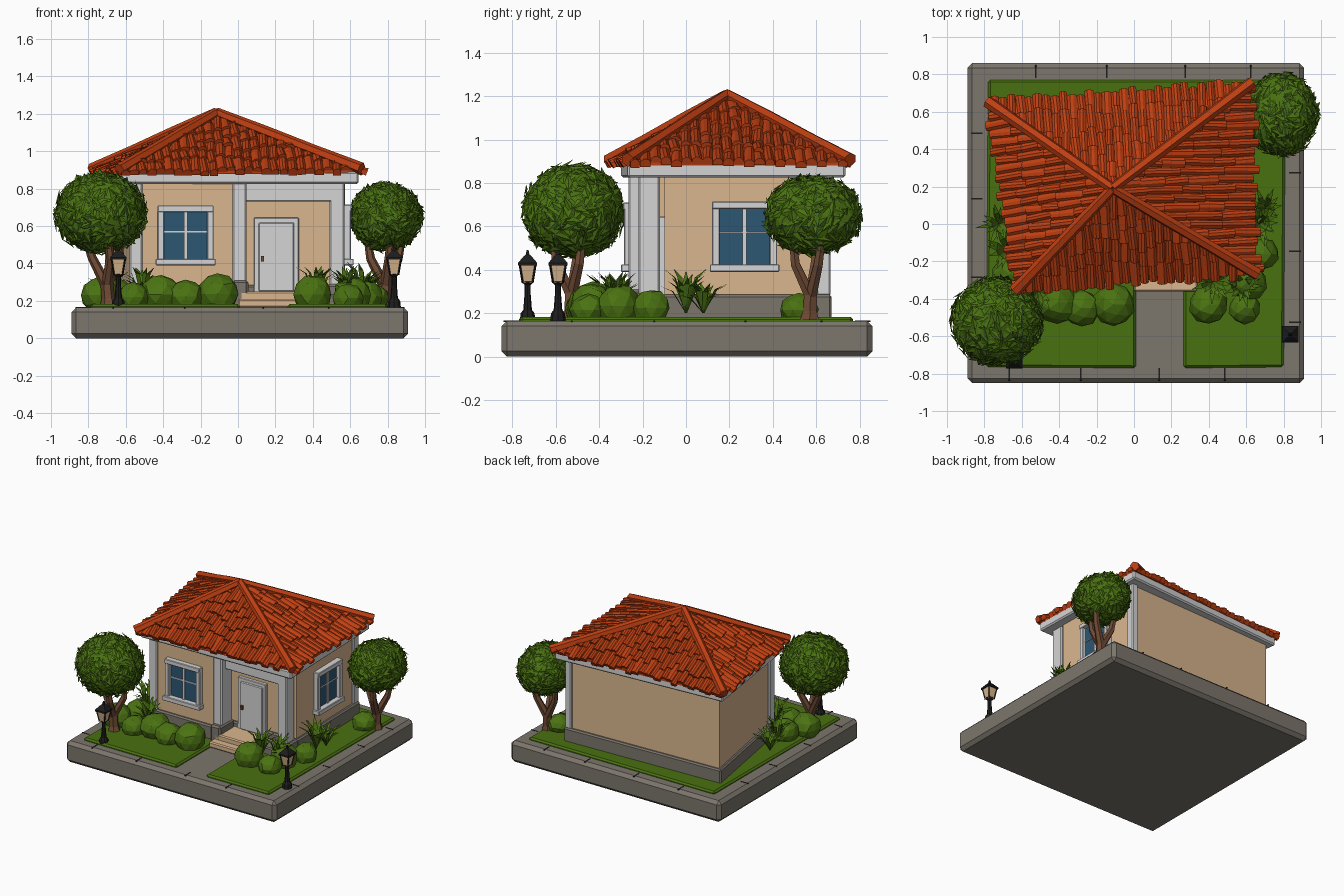
import bpy, bmesh, math, random
from mathutils import Vector as V

if "Cube" in bpy.data.objects:
    bpy.data.objects.remove(bpy.data.objects["Cube"])

random.seed(4)

def mat(name, *c):
    m = bpy.data.materials.new(name)
    m.diffuse_color = (*c, 1)
    m.use_nodes = True
    m.node_tree.nodes["Principled BSDF"].inputs["Base Color"].default_value = m.diffuse_color
    return m

STONE = mat("stone", .20, .18, .15)
LAWN = mat("lawn green", .066, .165, .005)
LEAF = mat("leaf green", .07, .17, .006)
TILE = mat("roof orange", .52, .05, .006)
WHITE = mat("white trim", .66, .66, .67)
WALL = mat("wall tan", .70, .47, .27)
GLASS = mat("window blue", .025, .095, .17)
BARK = mat("bark brown", .16, .07, .035)
IRON = mat("black iron", .012, .012, .012)

def mesh(name, verts, faces, m, bevel=0, fix=True):
    me = bpy.data.meshes.new(name)
    me.from_pydata([tuple(v) for v in verts], [], faces)
    me.materials.append(m)
    if fix:
        bm = bmesh.new()
        bm.from_mesh(me)
        bmesh.ops.recalc_face_normals(bm, faces=bm.faces)
        bm.to_mesh(me)
        bm.free()
    ob = bpy.data.objects.new(name, me)
    bpy.context.collection.objects.link(ob)
    if bevel:
        b = ob.modifiers.new("bevel", 'BEVEL')
        b.width, b.segments = bevel, 1
    return ob

def prism(name, poly, z0, z1, m, bevel=0):
    n = len(poly)
    vs = [(x, y, z) for z in (z0, z1) for x, y in poly]
    fs = [list(range(n))[::-1], list(range(n, 2 * n))]
    fs += [(i, (i + 1) % n, n + (i + 1) % n, n + i) for i in range(n)]
    return mesh(name, vs, fs, m, bevel)

def box(name, x0, x1, y0, y1, z0, z1, m, bevel=0):
    return prism(name, [(x0, y0), (x1, y0), (x1, y1), (x0, y1)], z0, z1, m, bevel)

def tube(name, pts, radii, m, sides=6, turn=0):
    pts = [V(p) for p in pts]
    d = (pts[-1] - pts[0]).normalized()
    a = d.cross(V((0, 1, 0) if abs(d.y) < .9 else (1, 0, 0))).normalized()
    b = d.cross(a)
    vs, fs = [], []
    for p, r in zip(pts, radii):
        for k in range(sides):
            t = 2 * math.pi * k / sides + turn
            vs.append(p + (a * math.cos(t) + b * math.sin(t)) * r)
    for i in range(len(pts) - 1):
        for k in range(sides):
            k2 = (k + 1) % sides
            fs.append((i * sides + k, i * sides + k2, (i + 1) * sides + k2, (i + 1) * sides + k))
    fs += [list(range(sides)), list(range(len(vs) - sides, len(vs)))]
    return mesh(name, vs, fs, m)

def blob(name, c, r, m, sub=2, jit=.1):
    bm = bmesh.new()
    bmesh.ops.create_icosphere(bm, subdivisions=sub, radius=1)
    for v in bm.verts:
        k = 1 + random.uniform(-jit, jit)
        v.co = V([c[i] + v.co[i] * r[i] * k for i in range(3)])
    me = bpy.data.meshes.new(name)
    bm.to_mesh(me)
    bm.free()
    me.materials.append(m)
    ob = bpy.data.objects.new(name, me)
    bpy.context.collection.objects.link(ob)

# ground slab, lawn around the path, curb joints
box("base_slab", -.89, .91, -.85, .86, 0, .165, STONE, .025)
prism("lawn", [(-.79, -.765), (.01, -.77), (.01, -.28), (.265, -.28), (.265, -.77),
               (.80, -.765), (.81, .77), (-.78, .77)], .15, .183, LAWN, .012)
for i, t in enumerate((-.6, -.22, .2, .55)):
    for s in (-1, 1):
        j = t + .07 * s
        box(f"curb_joint_x_{i}", j, j + .008, .01 + s * .81 - .04, .01 + s * .81 + .03, .16, .167, IRON)
        box(f"curb_joint_y_{i}", s * .85 - .02, s * .85 + .04, j, j + .008, .16, .167, IRON)

# walls on a skewed plan with a recessed porch
plan = [(-.555, -.25), (0, -.25), (0, -.1), (.57, -.1), (.555, .65), (-.71, .605)]
prism("walls", plan, .17, .87, WALL)
plinth = [(-.58, -.27), (.01, -.27), (.01, -.12), (.59, -.12), (.58, .672), (-.735, .625)]
prism("plinth", plinth, .16, .285, STONE, .01)
prism("eave_fascia", [(-.63, -.30), (.645, -.27), (.615, .735), (-.765, .645)], .825, .89, WHITE, .01)

# porch
box("porch_floor", .0, .57, -.25, -.1, .16, .235, STONE, .008)
box("upper_step", .01, .31, -.30, -.1, .17, .25, WALL, .008)
box("lower_step", .0, .34, -.36, -.25, .165, .21, WALL, .008)
box("porch_beam", .03, .52, -.22, -.13, .73, .84, WHITE, .006)
box("porch_centre_pillar", -.03, .045, -.265, -.13, .29, .84, WHITE, .008)
box("porch_corner_pillar", .49, .57, -.22, -.12, .28, .84, WHITE, .008)
box("centre_pillar_base", -.03, .055, -.30, -.12, .17, .31, STONE, .012)
box("corner_pillar_base", .475, .59, -.24, -.1, .17, .29, STONE, .012)
box("front_left_pilaster", -.58, -.51, -.265, -.2, .28, .84, WHITE, .008)
box("back_right_pilaster", .52, .572, .60, .667, .28, .84, WHITE, .008)

# door
box("door_frame", .085, .325, -.125, -.09, .24, .645, WHITE, .004)
box("door_panel", .11, .30, -.135, -.1, .25, .62, WHITE, .006)
box("door_handle", .122, .14, -.15, -.13, .41, .44, BARK)

# windows: local u along the wall, o outward from the wall
def window(name, place, u0, u1, z0, z1):
    w = .035
    parts = [("frame_left", u0, u0 + w, z0, z1, .035, WHITE), ("frame_right", u1 - w, u1, z0, z1, .035, WHITE),
             ("frame_top", u0, u1, z1 - w, z1, .04, WHITE), ("sill", u0 - .01, u1 + .01, z0, z0 + w, .05, WHITE),
             ("glass", u0 + w, u1 - w, z0 + w, z1 - w, .008, GLASS)]
    c, h = (u0 + u1) / 2, (z0 + z1) / 2 + .02
    parts += [("mullion", c - .009, c + .009, z0 + w, z1 - w, .018, WHITE),
              ("crossbar", u0 + w, u1 - w, h - .004, h + .004, .015, WHITE)]
    for p, a, b, lo, hi, o, m in parts:
        box(f"{name}_{p}", *place(a, b, o), lo, hi, m, .004 if o > .03 else 0)

window("front_window", lambda a, b, o: (a, b, -.25 - o, -.24), -.43, -.13, .39, .71)
window("side_window", lambda a, b, o: (.55, .568 + o, a, b), .12, .42, .39, .715)

# hipped roof: core plus overlapping rows of peaked tiles
peak = V((-.115, .19, 1.195))
corners = [V((-.625, -.345, .895)), V((.645, -.26, .90)), V((.615, .745, .90)), V((-.77, .645, .895))]
low = [c - V((0, 0, .02)) for c in corners]
mesh("roof_core", low + corners + [peak],
     [(3, 2, 1, 0)] + [(i, (i + 1) % 4, 4 + (i + 1) % 4, 4 + i) for i in range(4)]
     + [(4 + i, 4 + (i + 1) % 4, 8) for i in range(4)], TILE)
vs, fs = [], []
for i in range(4):
    A, B = corners[i], corners[(i + 1) % 4]
    e = B - A
    ua = (peak - A).dot(e) / e.dot(e)
    up = peak - (A + e * ua)
    nrm = e.cross(up).normalized()
    n = int(e.length / .046)
    for c in range(n):
        u = (c + .5) / n
        lim = u / ua if u < ua else (1 - u) / (1 - ua)
        t = random.uniform(-.06, 0)
        while t < lim - .02:
            t1 = min(t + random.uniform(.14, .26), lim)
            hw = random.uniform(.42, .56) / n
            sk = random.uniform(-.2, .2) / n
            lift = random.uniform(.016, .028)
            k = len(vs)
            for tt, h, s in ((t, lift, 0), (t1 + .015, .008, sk)):
                for du, hh in ((-hw, h - .012), (-hw * .3, h), (hw * .4, h), (hw, h - .012)):
                    vs.append(A + e * (u + du + s) + up * tt + nrm * hh)
            bottom = [vs[k] - nrm * (lift + .002), vs[k + 3] - nrm * (lift + .002)]
            vs += bottom
            fs += [(k + j, k + j + 1, k + j + 5, k + j + 4) for j in range(3)]
            fs += [(k + 8, k + 9, k + 3, k + 2, k + 1, k), (k + 8, k, k + 4), (k + 9, k + 7, k + 3)]
            t = t1
mesh("roof_tiles", vs, fs, TILE, fix=False)
for i, c in enumerate(corners):
    d = (peak - c)
    pts = [c - d * .02 + d * 1.02 * q + V((0, 0, .012)) for q in (0, .33, .66, 1)]
    tube(f"hip_cap_{i}", pts, [.034, .03, .031, .027], TILE, 6)

# trees: forked trunk, faceted crown core and a shell of pointed leaves
def tree(name, foot, c, r, count):
    f, c = V(foot), V(c)
    fork = f + (c - f) * .28
    tube(name + "_trunk", [f, f + (fork - f) * .3, fork], [.05, .036, .034], BARK)
    for i, (dx, dy) in enumerate(((-.11, .03), (.1, .05), (.03, -.1))):
        tube(f"{name}_branch_{i}", [fork - V((0, 0, .03)), fork + V((dx * .7, dy * .7, .12)),
                                    c + V((dx, dy, -.05))], [.03, .024, .016], BARK)
    blob(name + "_crown", c, [k * .91 for k in r], LEAF, 3, .04)
    vs, fs = [], []
    for i in range(count):
        z = 1 - 2 * (i + .5) / count
        a = i * 2.39996
        s = math.sqrt(1 - z * z)
        d = V((s * math.cos(a), s * math.sin(a), z))
        p = c + V([d[j] * r[j] for j in range(3)]) * random.uniform(.9, 1)
        t = d.cross(V([random.uniform(-1, 1) for _ in range(3)])).normalized()
        b = d.cross(t)
        L, W = random.uniform(.03, .048), random.uniform(.014, .024)
        tilt = d * random.uniform(-.01, .014)
        k = len(vs)
        vs += [p - t * L - tilt, p - b * W - d * .008, p + t * L + tilt, p + b * W - d * .008]
        fs += [(k, k + 1, k + 2), (k, k + 2, k + 3)]
        if (vs[k + 1] - vs[k]).cross(vs[k + 2] - vs[k]).dot(d) < 0:
            fs[-2:] = [(k, k + 2, k + 1), (k, k + 3, k + 2)]
    mesh(name + "_leaves", vs, fs, LEAF, fix=False)

tree("front_tree", (-.69, -.53, .17), (-.735, -.52, .67), (.255, .245, .225), 620)
tree("back_tree", (.785, .57, .17), (.79, .585, .65), (.2, .235, .19), 520)

# bushes: x, y, radius, top height
for i, (x, y, r, top) in enumerate([(-.11, -.43, .115, .345), (-.28, -.45, .10, .31), (-.41, -.42, .11, .34),
                                    (-.56, -.47, .09, .30), (-.74, -.42, .10, .33), (-.66, -.27, .1, .32),
                                    (.40, -.43, .105, .34), (.59, -.45, .085, .29), (.61, -.31, .10, .335),
                                    (.69, -.16, .085, .31), (.72, .52, .09, .29)]):
    h = (top - .17) * .62
    blob(f"bush_{i}", (x, y, top - h), (r, r, h), LEAF, 2, .06)

# spiky plants with arching blades
def fern(name, x, y, h, n=18):
    vs, fs = [], []
    for i in range(n):
        a = 2 * math.pi * i / n + random.uniform(-.2, .2)
        d, s = V((math.cos(a), math.sin(a), 0)), V((-math.sin(a), math.cos(a), 0)) * .013
        o, r = V((x, y, .2)), random.uniform(.07, .13)
        k, hh = len(vs), h * random.uniform(.55, 1)
        m = o + d * r * .5 + V((0, 0, hh * .8))
        vs += [o - s * .5, o + s * .5, m - s, m + s, o + d * r + V((0, 0, hh))]
        fs += [(k, k + 1, k + 3, k + 2), (k + 2, k + 3, k + 4)]
    mesh(name, vs, fs, LEAF, fix=False)

for i, (x, y, h) in enumerate([(.42, -.31, .19), (.67, .0, .21), (.70, .08, .15), (.58, -.33, .2),
                               (-.51, -.36, .19), (-.68, -.14, .2), (-.72, .0, .16)]):
    fern(f"fern_{i}", x, y, h)

# garden lamps
for n, x, y in (("left", -.64, -.73), ("right", .835, -.59)):
    at = lambda *zs: [(x, y, z) for z in zs]
    tube(n + "_lamp_post", at(.165, .2, .215, .29, .33, .345), [.036, .032, .02, .014, .014, .03], IRON, 8)
    tube(n + "_lamp_glass", at(.34, .425), [.032, .052], WALL, 4, math.pi / 4)
    tube(n + "_lamp_cap", at(.42, .432, .462, .47, .492), [.062, .062, .026, .012, .006], IRON, 4, math.pi / 4)
    for i in range(4):
        a = math.pi / 4 + i * math.pi / 2
        p = V((math.cos(a), math.sin(a), 0))
        tube(f"{n}_lamp_bar_{i}", [V((x, y, .34)) + p * .032, V((x, y, .425)) + p * .052], [.005, .005], IRON, 4)
